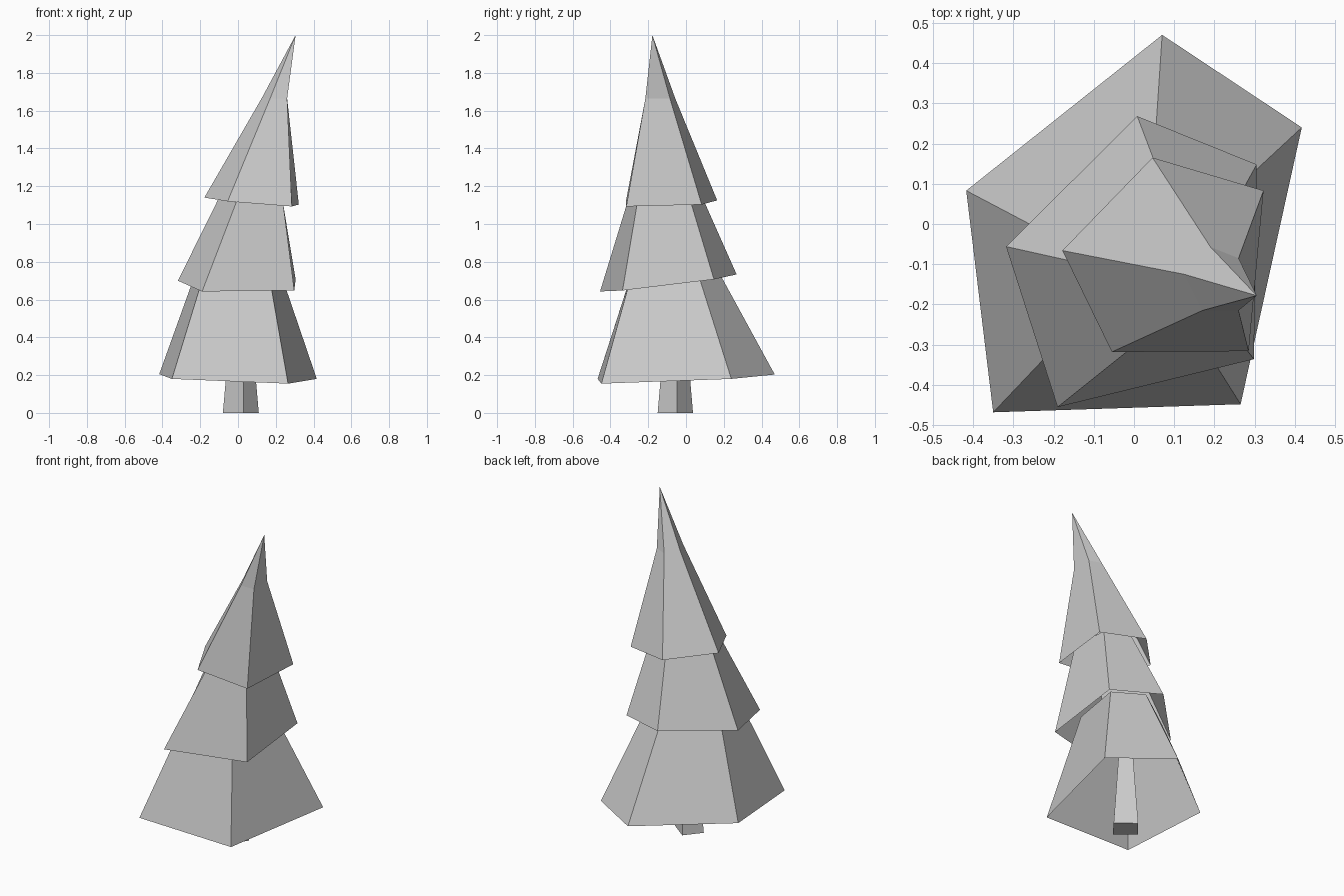
import bpy
import bmesh
from mathutils import Vector

# Remove the default cube if it is there
old = bpy.data.objects.get("Cube")
if old:
    bpy.data.objects.remove(old, do_unlink=True)


def make_material(name, colour):
    mat = bpy.data.materials.new(name)
    mat.use_nodes = True
    mat.diffuse_color = colour
    mat.node_tree.nodes["Principled BSDF"].inputs["Base Color"].default_value = colour
    return mat


grey = make_material("plain_grey", (0.6, 0.6, 0.6, 1))


def ring(bm, points):
    return [bm.verts.new(p) for p in points]


def bridge(bm, low, high):
    """Join two rings with flat quads."""
    n = len(low)
    for i in range(n):
        j = (i + 1) % n
        bm.faces.new((low[i], low[j], high[j], high[i]))


def finish(name, bm):
    mesh = bpy.data.meshes.new(name)
    bm.to_mesh(mesh)
    bm.free()
    mesh.materials.append(grey)
    obj = bpy.data.objects.new(name, mesh)
    bpy.context.collection.objects.link(obj)
    return obj


def at_height(points, z):
    return [(x, y, z) for x, y in points]


def skirt(name, rim, upper, overlap):
    """Open five-sided skirt; its walls run on past the upper ring, inside the next tier."""
    bm = bmesh.new()
    top = [Vector(a).lerp(Vector(b), overlap) for a, b in zip(rim, upper)]
    bridge(bm, ring(bm, rim), ring(bm, top))
    return finish(name, bm)


# Foliage rims, counter-clockwise from the -x corner
lower_rim = [(-.417, .083, .205), (-.35, -.468, .18), (.265, -.448, .155),
             (.417, .24, .18), (.07, .47, .203)]
lower_top = [(-.25, -.005), (-.2, -.31), (.175, -.305), (.25, .085), (.053, .215)]
middle_rim = [(-.318, -.056, .7), (-.19, -.455, .643), (.298, -.336, .648),
              (.305, .148, .707), (.008, .268, .733)]
middle_top = [(-.12, -.1), (-.015, -.315), (.24, -.26), (.24, .03), (.07, .105)]
crown_rim = [(-.178, -.066, 1.14), (-.055, -.318, 1.12), (.285, -.316, 1.093),
             (.322, .083, 1.103), (.046, .165, 1.125)]
crown_bend = [(.125, -.125), (.17, -.215), (.26, -.215), (.26, -.085), (.19, -.057)]

skirt("lower_foliage", lower_rim, at_height(lower_top, .67), 1.2)
skirt("middle_foliage", middle_rim, at_height(middle_top, 1.1), 1.2)

# Crown: open at the bottom, bent below a leaning tip
bm = bmesh.new()
rim = ring(bm, crown_rim)
bend = ring(bm, at_height(crown_bend, 1.665))
bridge(bm, rim, bend)
tip = bm.verts.new((.305, -.178, 2))
for i in range(len(bend)):
    bm.faces.new((bend[i], bend[(i + 1) % len(bend)], tip))
finish("crown_foliage", bm)

# Trunk: four-sided taper reaching up inside the foliage
base = [(-.08, -.06), (.03, -.15), (.11, -.047), (0, .037)]
centre = Vector((.015, -.055))
narrow = [centre.lerp(Vector(p), .45) for p in base]
bm = bmesh.new()
bottom = ring(bm, at_height(base, 0))
top = ring(bm, at_height(narrow, .6))
bridge(bm, bottom, top)
bm.faces.new(bottom[::-1])
bm.faces.new(top)
finish("trunk", bm)
